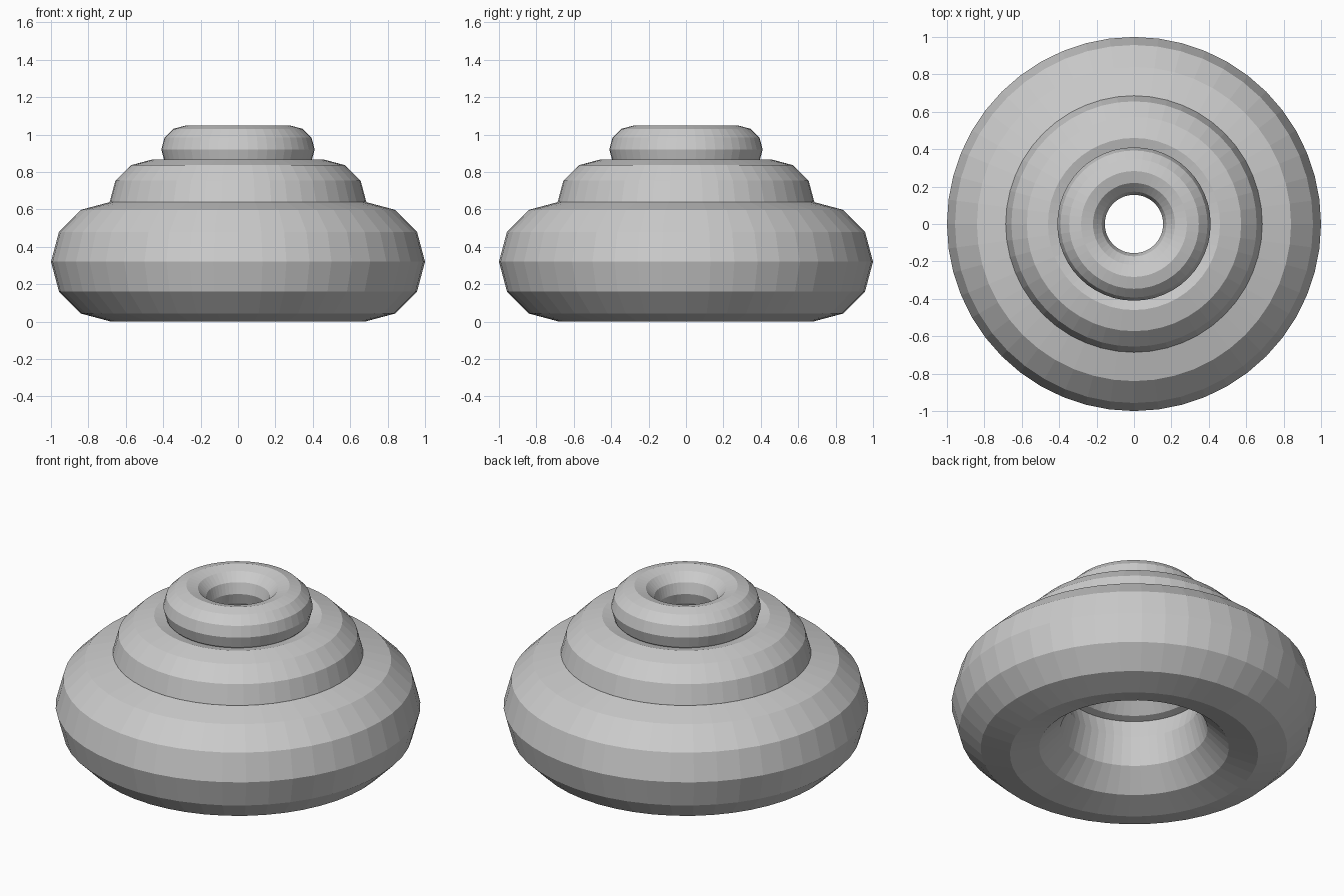
import bpy

if "Cube" in bpy.data.objects:
    bpy.data.objects.remove(bpy.data.objects["Cube"])

# Stack of three low-poly rings: name, ring radius, tube radius, centre height
rings = [
    ("bottom_ring", 0.68, 0.32, 0.32),
    ("middle_ring", 0.46, 0.226, 0.64),
    ("top_ring", 0.283, 0.127, 0.92),
]

for name, major, minor, height in rings:
    bpy.ops.mesh.primitive_torus_add(
        major_segments=48, minor_segments=12,
        major_radius=major, minor_radius=minor,
        location=(0, 0, height))
    ring = bpy.context.object
    ring.name = name
    bpy.ops.object.shade_flat()
